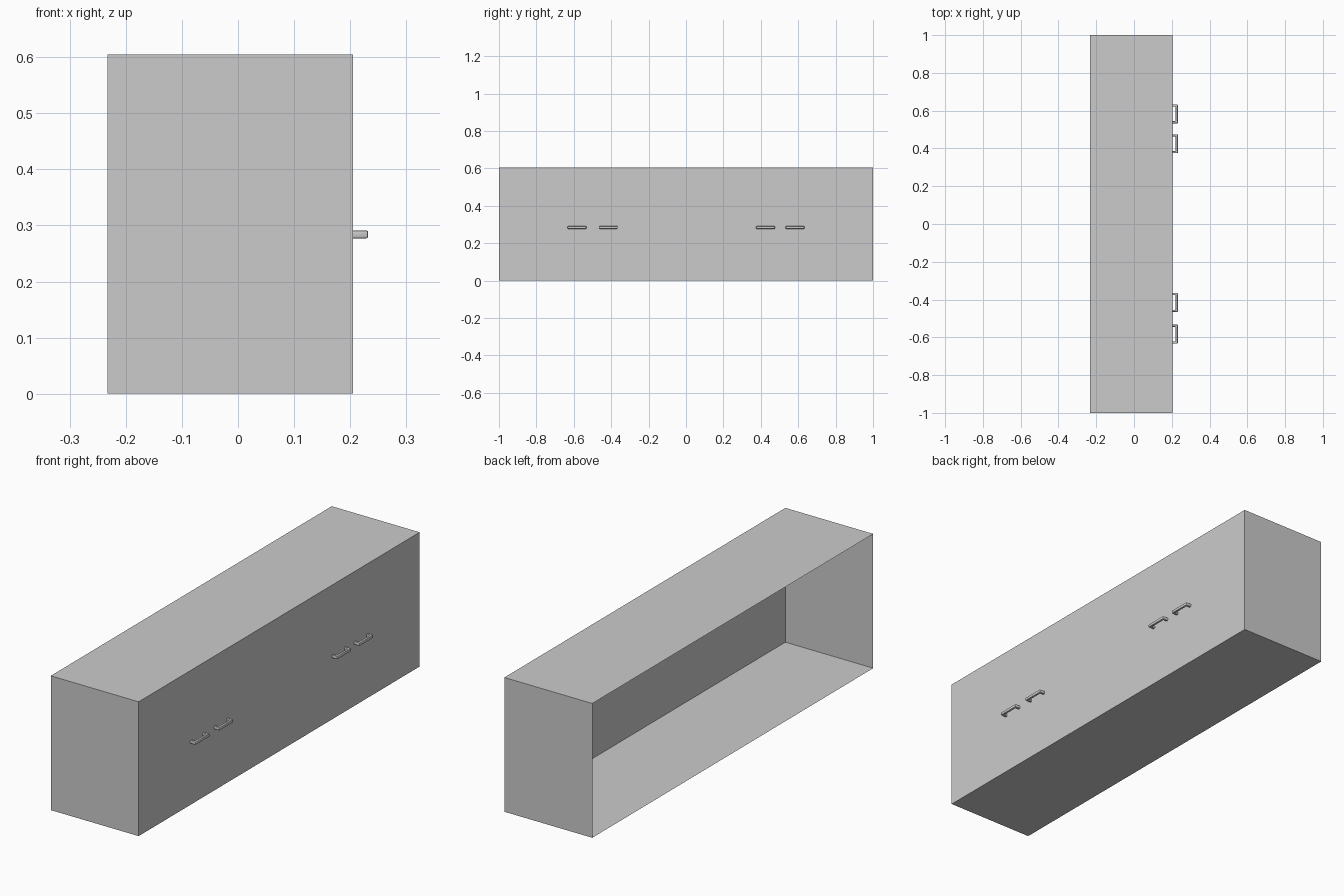
import bpy, bmesh

if "Cube" in bpy.data.objects:
    bpy.data.objects.remove(bpy.data.objects["Cube"])

X0, X1, H = -0.233, 0.205, 0.605   # back, front panel, height


def finish(bm, name):
    me = bpy.data.meshes.new(name)
    bm.to_mesh(me)
    bm.free()
    ob = bpy.data.objects.new(name, me)
    bpy.context.collection.objects.link(ob)
    return ob


# Cabinet body: thin shell, open at the back (-x)
bm = bmesh.new()
bmesh.ops.create_cube(bm, size=1)
for v in bm.verts:
    v.co.x = X0 if v.co.x < 0 else X1
    v.co.y *= 2
    v.co.z = 0 if v.co.z < 0 else H
bm.normal_update()
back = [f for f in bm.faces if f.normal.x < -0.9]
bmesh.ops.delete(bm, geom=back, context='FACES_ONLY')
finish(bm, "cabinet_body")


# Bracket handle: U-shaped outline extruded in z, long edges softened
def handle(name, y):
    z0, z1 = 0.277, 0.291
    out, t, half = X1 + 0.027, 0.011, 0.05
    outline = [(X1, -half), (out, -half), (out, half), (X1, half),
               (X1, half - t), (out - t, half - t),
               (out - t, t - half), (X1, t - half)]
    bm = bmesh.new()
    face = bm.faces.new([bm.verts.new((x, y + dy, z0)) for x, dy in outline])
    ext = bmesh.ops.extrude_face_region(bm, geom=[face])
    for v in ext["geom"]:
        if isinstance(v, bmesh.types.BMVert):
            v.co.z = z1
    bmesh.ops.recalc_face_normals(bm, faces=bm.faces[:])
    # Leave the edges touching the door flat
    edges = [e for e in bm.edges
             if not all(abs(v.co.x - X1) < 1e-5 for v in e.verts)]
    bmesh.ops.bevel(bm, geom=edges, offset=0.003, segments=2,
                    profile=0.5, affect='EDGES', clamp_overlap=True)
    ob = finish(bm, name)
    bpy.context.view_layer.objects.active = ob
    ob.select_set(True)
    bpy.ops.object.shade_smooth_by_angle()
    ob.select_set(False)


for i, y in enumerate((-0.583, -0.415, 0.425, 0.583)):
    handle(f"door_handle_{i + 1}", y)
